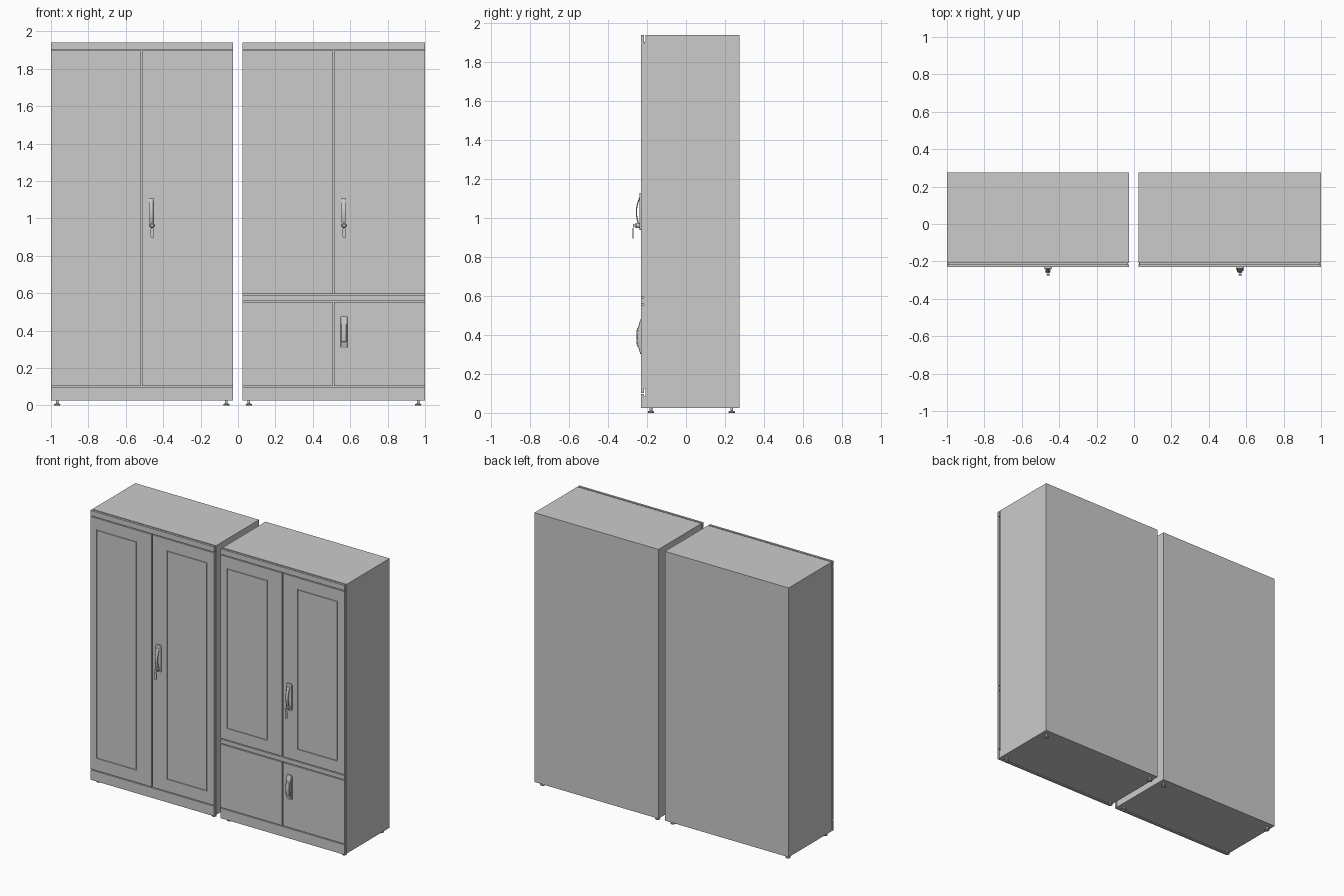
import bpy, bmesh, math
from mathutils import Matrix, Vector

if "Cube" in bpy.data.objects:
    bpy.data.objects.remove(bpy.data.objects["Cube"])

FRONT, BACK = -0.231, 0.275
DOOR_BACK, BODY_FRONT = -0.216, -0.208
Z0, Z1 = 0.026, 1.94
GAP = 0.003


def finish(name, bm, smooth=False, bevel=0):
    bmesh.ops.recalc_face_normals(bm, faces=bm.faces)
    mesh = bpy.data.meshes.new(name)
    bm.to_mesh(mesh)
    bm.free()
    ob = bpy.data.objects.new(name, mesh)
    bpy.context.collection.objects.link(ob)
    if bevel:
        m = ob.modifiers.new("bevel", "BEVEL")
        m.width, m.segments, m.limit_method = bevel, 2, 'ANGLE'
        m.angle_limit = math.radians(50)
    if smooth:
        bpy.context.view_layer.objects.active = ob
        ob.select_set(True)
        bpy.ops.object.shade_smooth_by_angle(angle=math.radians(35))
        ob.select_set(False)
    return ob


def box(name, x0, x1, y0, y1, z0, z1, bevel=0):
    bm = bmesh.new()
    bmesh.ops.create_cube(bm, size=1)
    for v in bm.verts:
        v.co = ((x0 + x1) / 2 + v.co.x * (x1 - x0),
                (y0 + y1) / 2 + v.co.y * (y1 - y0),
                (z0 + z1) / 2 + v.co.z * (z1 - z0))
    return finish(name, bm, bevel=bevel)


def door(name, rect, panel=None):
    """Slab with an optional rectangular groove cut in its front."""
    rings = [(rect, DOOR_BACK), (rect, FRONT)]
    if panel:
        a, b, c, d = panel
        w = 0.006
        inner = (a + w, b - w, c + w, d - w)
        rings += [(panel, FRONT), (panel, FRONT + .006),
                  (inner, FRONT + .006), (inner, FRONT)]
    bm = bmesh.new()
    loops = [[bm.verts.new(p) for p in ((a, y, c), (b, y, c), (b, y, d), (a, y, d))]
             for (a, b, c, d), y in rings]
    for l0, l1 in zip(loops, loops[1:]):
        for i in range(4):
            j = (i + 1) % 4
            bm.faces.new((l0[i], l0[j], l1[j], l1[i]))
    bm.faces.new(loops[0])
    bm.faces.new(loops[-1])
    return finish(name, bm)


def prism(name, profile, x0, x1, bevel=0.002):
    """Extrude a (y, z) outline sideways."""
    bm = bmesh.new()
    f = bm.faces.new([bm.verts.new((x0, y, z)) for y, z in profile])
    new = bmesh.ops.extrude_face_region(bm, geom=[f])["geom"]
    bmesh.ops.translate(bm, vec=(x1 - x0, 0, 0),
                        verts=[v for v in new if isinstance(v, bmesh.types.BMVert)])
    return finish(name, bm, True, bevel)


def turned(name, profile, origin, axis='Z', n=20):
    """Lathe a (radius, height) outline about z, or pointing to the front."""
    bm = bmesh.new()
    loops = []
    rot = Matrix.Rotation(math.pi / 2, 3, 'X') if axis == 'Y' else Matrix.Identity(3)
    for r, h in profile:
        loops.append([bm.verts.new(rot @ Vector((r * math.cos(t), r * math.sin(t), h)) + Vector(origin))
                      for t in (2 * math.pi * i / n for i in range(n))])
    for a, b in zip(loops, loops[1:]):
        for i in range(n):
            j = (i + 1) % n
            bm.faces.new((a[i], a[j], b[j], b[i]))
    bm.faces.new(loops[0])
    bm.faces.new(loops[-1])
    return finish(name, bm, True)


def bow(z0, z1, base, end, mid, n=12):
    """Outline flat at the back and bulging at the front."""
    pts = [(base, z0)]
    for i in range(n + 1):
        t = i / n
        pts.append((end + (mid - end) * math.sin(math.pi * t), z0 + (z1 - z0) * t))
    return pts + [(base, z1)]


def plate(name, x, z0, z1, w, y0, y1, r=0.009):
    """Upright plate with rounded corners."""
    bm = bmesh.new()
    vs = []
    for sx, sz, start in ((1, 1, 0), (-1, 1, 90), (-1, -1, 180), (1, -1, 270)):
        for k in range(5):
            a = math.radians(start + k * 22.5)
            vs.append(bm.verts.new((x + sx * (w / 2 - r) + r * math.cos(a), y0,
                                    (z1 - r if sz > 0 else z0 + r) + r * math.sin(a))))
    f = bm.faces.new(vs)
    new = bmesh.ops.extrude_face_region(bm, geom=[f])["geom"]
    bmesh.ops.translate(bm, vec=(0, y1 - y0, 0),
                        verts=[v for v in new if isinstance(v, bmesh.types.BMVert)])
    return finish(name, bm, True)


def locking_handle(side, x):
    plate(side + "_lock_plate", x, 0.94, 1.13, 0.044, FRONT, -0.239)
    # curved lever on two posts
    outer = [(-0.241 - .017 * math.sin(math.pi * i / 12), .956 + .15 * i / 12) for i in range(13)]
    inner = [(y + .006, z) for y, z in reversed(outer)]
    prism(side + "_lock_lever", outer + inner, x - .014, x + .008)
    # lock cylinder with hanging key
    turned(side + "_lock_cylinder", [(.013, 0), (.013, .016), (.010, .02), (.010, .024)],
           (x, FRONT - .006, .962), 'Y')
    box(side + "_key_blade", x - .003, x + .003, -.273, -.258, .956, .968)
    turned(side + "_key_head", [(.009, 0), (.009, .004)], (x, -.269, .962), 'Y')
    plate(side + "_hanging_key", x + .002, .895, .95, .018, -.2695, -.2745, .008)


def drawer_handle(x):
    plate("lower_handle_plate", x, .302, .48, .044, FRONT, -.236)
    prism("lower_handle_body", bow(.306, .476, FRONT, -.236, -.251), x - .018, x + .018, .003)
    prism("lower_handle_grip", bow(.340, .436, FRONT, -.2515, -.2555), x - .015, x + .012)


def cabinet(side, x0, x1, split, feet_x):
    # carcass, recessed core and plinth strips
    box(side + "_carcass", x0, x1, BODY_FRONT, BACK, Z0, Z1)
    box(side + "_front_core", x0 + .006, x1 - .006, DOOR_BACK, BODY_FRONT, .125, 1.905)
    box(side + "_top_strip", x0, x1, FRONT, DOOR_BACK, 1.90 + GAP, Z1)
    box(side + "_bottom_strip", x0, x1, FRONT, DOOR_BACK, Z0, .10 - GAP)
    for s, a, b in (("end_left", x0 + .004, x0 + .03), ("end_right", x1 - .03, x1 - .004)):
        box(f"{side}_{s}_spacer", a, b, DOOR_BACK, BODY_FRONT, Z0, .085)
    # levelling feet
    for fx in feet_x:
        for fy in (-.18, .235):
            turned(side + "_foot", [(.016, 0), (.017, .004), (.015, .008), (.007, .011), (.007, Z0)],
                   (fx, fy, 0))


cabinet("left", -1.0, -.027, -.515, (-.967, -.062))
cabinet("right", .024, 1.0, .511, (.058, .963))

# tall doors of the left cabinet
g = GAP
door("left_cabinet_left_door", (-1, -.515 - g, .10 + g, 1.90 - g), (-.952, -.634, .19, 1.816))
door("left_cabinet_right_door", (-.515 + g, -.027, .10 + g, 1.90 - g), (-.397, -.079, .19, 1.816))

# upper doors, middle rail and lower doors of the right cabinet
door("right_cabinet_upper_left_door", (.024, .511 - g, .592 + g, 1.90 - g), (.074, .394, .677, 1.816))
door("right_cabinet_upper_right_door", (.511 + g, 1, .592 + g, 1.90 - g), (.629, .947, .677, 1.816))
box("right_middle_rail", .024, 1, FRONT, DOOR_BACK, .556 + g, .592 - g)
door("right_cabinet_lower_left_door", (.024, .511 - g, .10 + g, .556 - g))
door("right_cabinet_lower_right_door", (.511 + g, 1, .10 + g, .556 - g))

locking_handle("left", -.46)
locking_handle("right", .567)
drawer_handle(.567)
